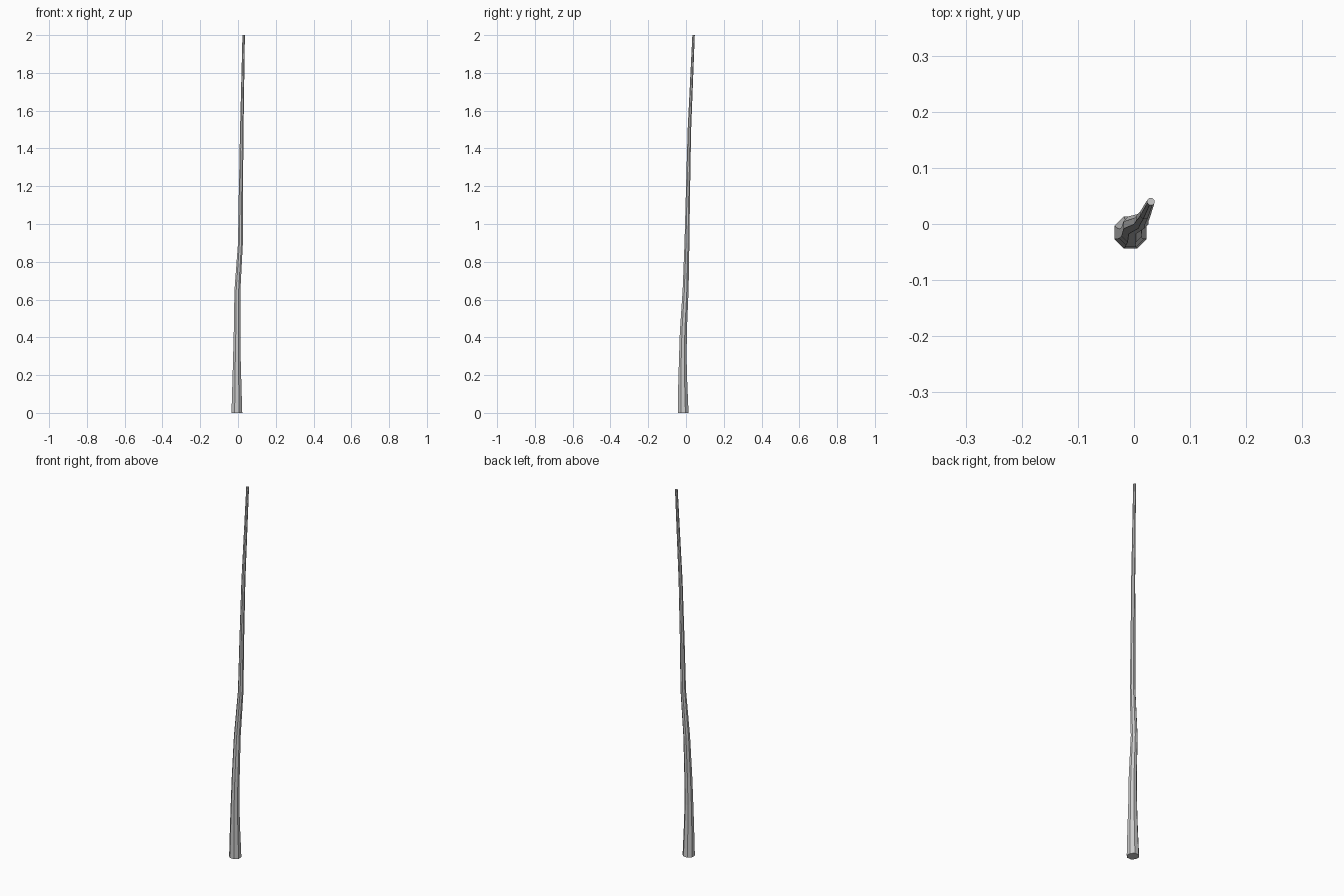
import bpy, bmesh
from math import cos, sin, pi

if "Cube" in bpy.data.objects:
    bpy.data.objects.remove(bpy.data.objects["Cube"])

SIDES = 8

# Centre line and radius of the stick: x, y, z, radius
stations = [
    (-0.006, -0.015, 0.00, 0.031),
    (-0.006, -0.017, 0.15, 0.026),
    (-0.006, -0.017, 0.28, 0.022),
    (-0.004, -0.014, 0.43, 0.020),
    (-0.003, -0.002, 0.65, 0.017),
    (0.013, 0.005, 0.90, 0.014),
    (0.015, 0.010, 1.15, 0.012),
    (0.020, 0.018, 1.50, 0.010),
    (0.030, 0.040, 2.00, 0.007),
]

# Tapered, slightly crooked stick
bm = bmesh.new()
rings = []
for x, y, z, r in stations:
    rings.append([bm.verts.new((x + r * cos(2 * pi * (i + 0.5) / SIDES),
                                y + r * sin(2 * pi * (i + 0.5) / SIDES), z))
                  for i in range(SIDES)])
for a, b in zip(rings, rings[1:]):
    for i in range(SIDES):
        j = (i + 1) % SIDES
        bm.faces.new((a[i], a[j], b[j], b[i]))

# End caps
bm.faces.new(rings[0][::-1])
bm.faces.new(rings[-1])

mesh = bpy.data.meshes.new("stick")
bm.to_mesh(mesh)
bm.free()
bpy.context.collection.objects.link(bpy.data.objects.new("stick", mesh))
